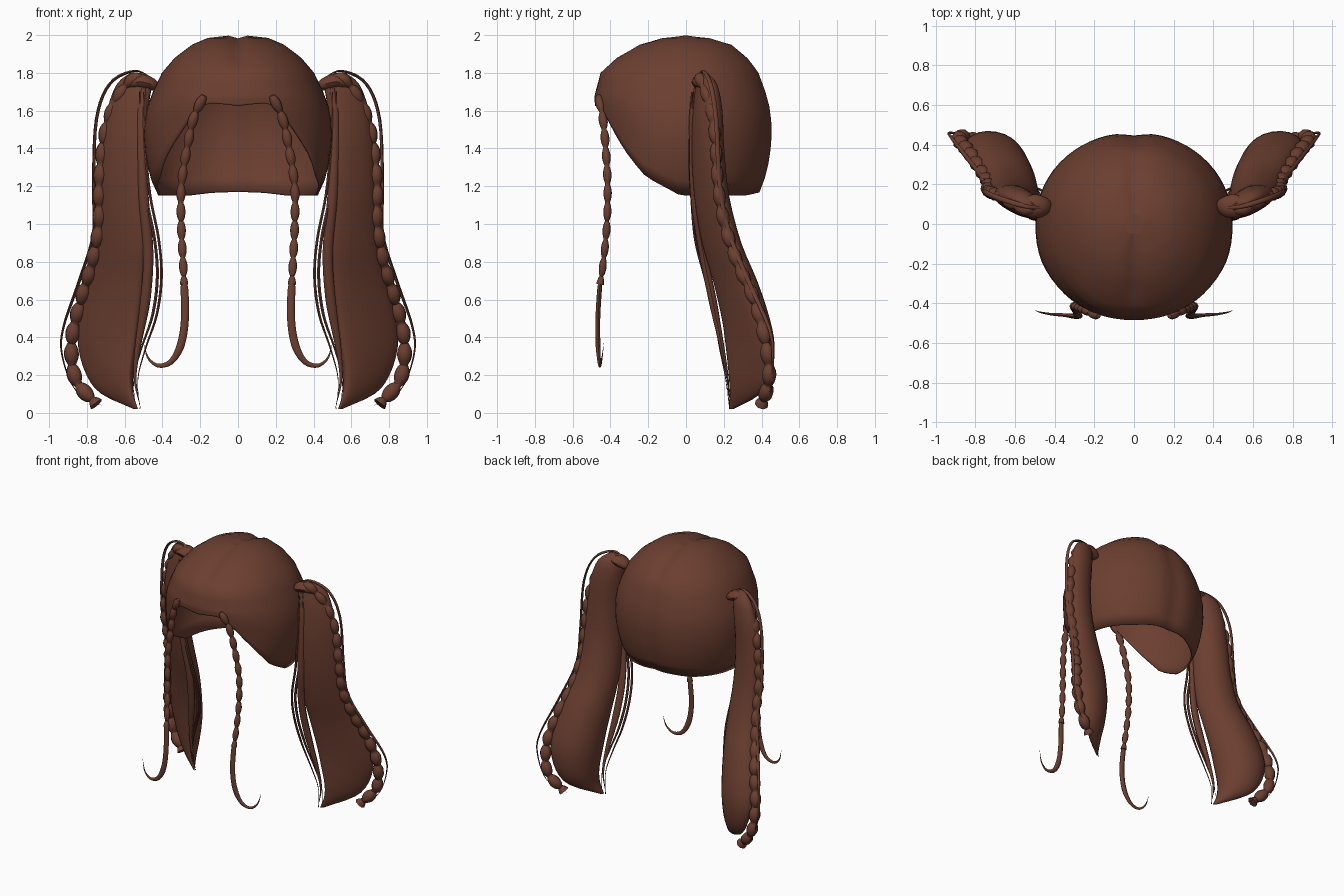
import bpy, bmesh, math
from mathutils import Vector

if "Cube" in bpy.data.objects:
    bpy.data.objects.remove(bpy.data.objects["Cube"])

brown = bpy.data.materials.new("chestnut_brown")
brown.diffuse_color = (0.15, 0.05, 0.03, 1)
brown.use_nodes = True
brown.node_tree.nodes["Principled BSDF"].inputs["Base Color"].default_value = brown.diffuse_color


def make(name, rings, closed_ends=True, angle=50):
    """Skin a list of equal-length point rings into one object."""
    bm = bmesh.new()
    vs = [[bm.verts.new(p) for p in ring] for ring in rings]
    n = len(vs[0])
    for a, b in zip(vs, vs[1:]):
        for i in range(n):
            j = (i + 1) % n
            bm.faces.new((a[i], a[j], b[j], b[i]))
    bm.faces.new(vs[0])
    if closed_ends:
        bm.faces.new(vs[-1])
        bmesh.ops.recalc_face_normals(bm, faces=bm.faces)
    me = bpy.data.meshes.new(name)
    bm.to_mesh(me)
    bm.free()
    me.materials.append(brown)
    ob = bpy.data.objects.new(name, me)
    bpy.context.collection.objects.link(ob)
    bpy.ops.object.select_all(action='DESELECT')
    ob.select_set(True)
    bpy.context.view_layer.objects.active = ob
    bpy.ops.object.shade_smooth_by_angle(angle=math.radians(angle))
    return ob


def spline(pts, per):
    """Smooth curve through tuples of any length."""
    P = [Vector(p) for p in pts]
    P = [2 * P[0] - P[1]] + P + [2 * P[-1] - P[-2]]
    out = []
    for i in range(1, len(P) - 2):
        a, b, c, d = P[i - 1:i + 3]
        for k in range(per):
            t = k / per
            out.append(0.5 * (2 * b + (c - a) * t + (2 * a - 5 * b + 4 * c - d) * t * t
                              + (3 * b - a - 3 * c + d) * t ** 3))
    return out + [P[-2]]


def lerp_table(table, x):
    for a, b in zip(table, table[1:]):
        if x <= b[0]:
            t = (x - a[0]) / (b[0] - a[0])
            return [p + (q - p) * t for p, q in zip(a[1:], b[1:])]
    return table[-1][1:]


def sweep(name, path, radius, sides=8, flat=1.0, side=1):
    """Tube along a path; radius is a function of (fraction, length so far)."""
    path = [Vector((p[0] * side, p[1], p[2])) for p in path]
    lens = [0]
    for a, b in zip(path, path[1:]):
        lens.append(lens[-1] + (b - a).length)
    rings, u = [], Vector((0, 1, 0))
    for i, p in enumerate(path):
        d = (path[min(i + 1, len(path) - 1)] - path[max(i - 1, 0)]).normalized()
        u = (u - d * u.dot(d)).normalized()
        v = d.cross(u)
        r = radius(lens[i] / lens[-1], lens[i])
        rings.append([p + r * (u * flat * math.cos(k * math.tau / sides)
                               + v * math.sin(k * math.tau / sides)) for k in range(sides)])
    return make(name, rings)


def strand(r):
    return lambda f, s: max(0.0008, r * min(1, f * 8 + 0.4) * min(1, (1 - f) * 3))


def beads(r0, r1, step):
    return lambda f, s: (r0 + (r1 - r0) * f) * (0.45 + 0.55 * abs(math.sin(math.pi * s / step)) ** 0.7)


def power(v, e):
    return math.copysign(abs(v) ** e, v)


# Cap: height, half width, front depth, back depth
cap = [(1.12, .405, .40, .37), (1.2, .45, .43, .415), (1.35, .49, .45, .453), (1.5, .50, .46, .465),
       (1.6, .487, .48, .455), (1.67, .465, .485, .44), (1.8, .403, .46, .392), (1.88, .335, .375, .333),
       (1.95, .242, .255, .252), (1.985, .16, .14, .14), (2.003, .05, .05, .05)]
# Hem height by angle from the front
hem = [(0, 1.625), (10, 1.635), (21, 1.64), (31, 1.56), (46, 1.415), (63, 1.25), (86, 1.15),
       (140, 1.15), (160, 1.165), (180, 1.17)]
SEG = 64
rings = []
tops = [2.003, 1.985, 1.95, 1.92, 1.88, 1.84, 1.8, 1.75, 1.7]
for row in range(len(tops) + 7):
    ring = []
    for i in range(SEG):
        a = math.tau * i / SEG
        deg = math.degrees(min(a, math.tau - a))
        low = lerp_table(hem, deg)[0]
        z = tops[row] if row < len(tops) else 1.7 + (low - 1.7) * (row - len(tops) + 1) / 7
        w, f, b = lerp_table(cap, z)
        s, c = math.sin(a), -math.cos(a)
        n = 2.2 if c < 0 else 2.05
        r = (abs(s / w) ** n + abs(c / (f if c < 0 else b)) ** n) ** (-1 / n)
        # Centre parting, fading out at the brow
        depth = 0.035 if deg > 90 else 0.03 * min(1, max(0, (z - 1.7) / 0.15))
        r *= 1 - depth * math.exp(-(min(deg, 180 - deg) / 8) ** 2)
        x = r * s
        dip = 0.02 * math.exp(-(x / 0.045) ** 2) if z > 1.85 else 0
        ring.append((x, r * c, z - dip))
    rings.append(ring)
shell = make("hair_cap", rings, closed_ends=False)
bm = bmesh.new()
bm.from_mesh(shell.data)
bmesh.ops.recalc_face_normals(bm, faces=bm.faces)
if sum(f.normal.dot(f.calc_center_median() - Vector((0, 0, 1.5))) for f in bm.faces) < 0:
    bmesh.ops.reverse_faces(bm, faces=bm.faces)
bm.to_mesh(shell.data)
bm.free()
sol = shell.modifiers.new("thickness", 'SOLIDIFY')
sol.thickness = 0.012
sol.offset = -1

# Pigtail sections: height, inner edge x y, outer edge x y, front bulge, back bulge
tail = [(1.80, .50, .08, .57, .11, .015, .015), (1.74, .46, .07, .64, .145, .04, .05),
        (1.6, .48, .055, .69, .16, .05, .08), (1.4, .495, .045, .715, .17, .048, .088),
        (1.15, .495, .055, .725, .195, .045, .095), (.9, .49, .095, .74, .255, .043, .11),
        (.7, .505, .15, .785, .335, .04, .125), (.5, .53, .195, .835, .395, .035, .14),
        (.35, .55, .215, .845, .425, .032, .14), (.2, .57, .23, .80, .425, .03, .11),
        (.1, .56, .235, .72, .385, .025, .06), (.02, .53, .23, .55, .25, .004, .004)]
tail_braid = [(.50, .07, 1.77), (.57, .08, 1.755), (.66, .13, 1.62), (.71, .155, 1.45), (.735, .17, 1.2),
              (.735, .205, 1.0), (.77, .27, .8), (.83, .36, .6), (.88, .42, .38), (.86, .44, .18), (.75, .40, .045)]
outer_strand = [(.45, .08, 1.77), (.55, .09, 1.81), (.68, .13, 1.74), (.75, .16, 1.55), (.765, .18, 1.2),
                (.765, .23, .95), (.84, .33, .7), (.925, .44, .45), (.93, .46, .3), (.86, .45, .12), (.72, .40, .04)]
inner_strand = [(.50, .03, 1.7), (.49, .02, 1.4), (.465, .03, 1.15), (.42, .05, .92), (.405, .10, .72),
                (.43, .15, .52), (.49, .18, .34), (.53, .21, .18), (.52, .23, .02)]
inner_lock = [(.50, .05, 1.72), (.51, .04, 1.5), (.50, .045, 1.15), (.475, .09, .85), (.49, .14, .6),
              (.53, .19, .35), (.545, .22, .18), (.515, .23, .02)]
face_braid = [(.18, -.465, 1.68), (.235, -.44, 1.56), (.27, -.425, 1.4), (.30, -.415, 1.2),
              (.30, -.42, .98), (.29, -.44, .78), (.285, -.455, .68)]
face_curl = [(.287, -.453, .72), (.28, -.466, .52), (.30, -.466, .37), (.35, -.46, .275), (.42, -.455, .25),
             (.475, -.445, .29), (.50, -.435, .37)]

for side, tag in ((-1, "left"), (1, "right")):
    # Main pigtail lock: shallow front, ridged back
    sections = []
    for z, ix, iy, ox, oy, front, rear in spline(tail, 3):
        ctr = Vector(((ix + ox) / 2, (iy + oy) / 2))
        wide = Vector((ox - ix, oy - iy)) / 2
        back = Vector((-wide.y, wide.x)).normalized()
        ring = []
        for k in range(24):
            t = math.tau * k / 24
            s, c = math.sin(t), math.cos(t)
            e = 1.1 if s > 0 else 0.9
            q = ctr + wide * power(c, e) + back * ((rear if s > 0 else front) * power(s, e))
            ring.append((q.x * side, q.y, z))
        sections.append(ring)
    make(f"pigtail_{tag}", sections)

    # Root where the pigtail meets the cap
    sweep(f"pigtail_root_{tag}", spline([(.42, .10, 1.72), (.47, .09, 1.745), (.53, .09, 1.755), (.58, .10, 1.73)], 4),
          lambda f, s: 0.01 + 0.03 * math.sin(math.pi * f) ** 0.6, 10, 1.5, side)

    # Pigtail braid and loose strands
    sweep(f"pigtail_braid_{tag}", spline(tail_braid, 20), beads(.034, .042, .112), 8, 0.95, side)
    sweep(f"outer_strand_{tag}", spline(outer_strand, 5), strand(.008), 6, 1.6, side)
    sweep(f"inner_strand_{tag}", spline(inner_strand, 5), strand(.008), 6, 1.0, side)
    sweep(f"inner_strand_back_{tag}", spline([(x + .022, y + .01, z) for x, y, z in inner_strand], 5),
          strand(.009), 6, 1.0, side)
    sweep(f"inner_lock_{tag}", spline(inner_lock, 5), strand(.027), 8, 0.8, side)

    # Face-framing braid with a curled end
    sweep(f"face_braid_{tag}", spline(face_braid, 24), beads(.027, .022, .098), 8, 0.9, side)
    sweep(f"face_curl_{tag}", spline(face_curl, 6),
          lambda f, s: max(.001, .021 * min(1, .6 + f * 4) * min(1, (1 - f) * 2.2)), 8, 0.6, side)
